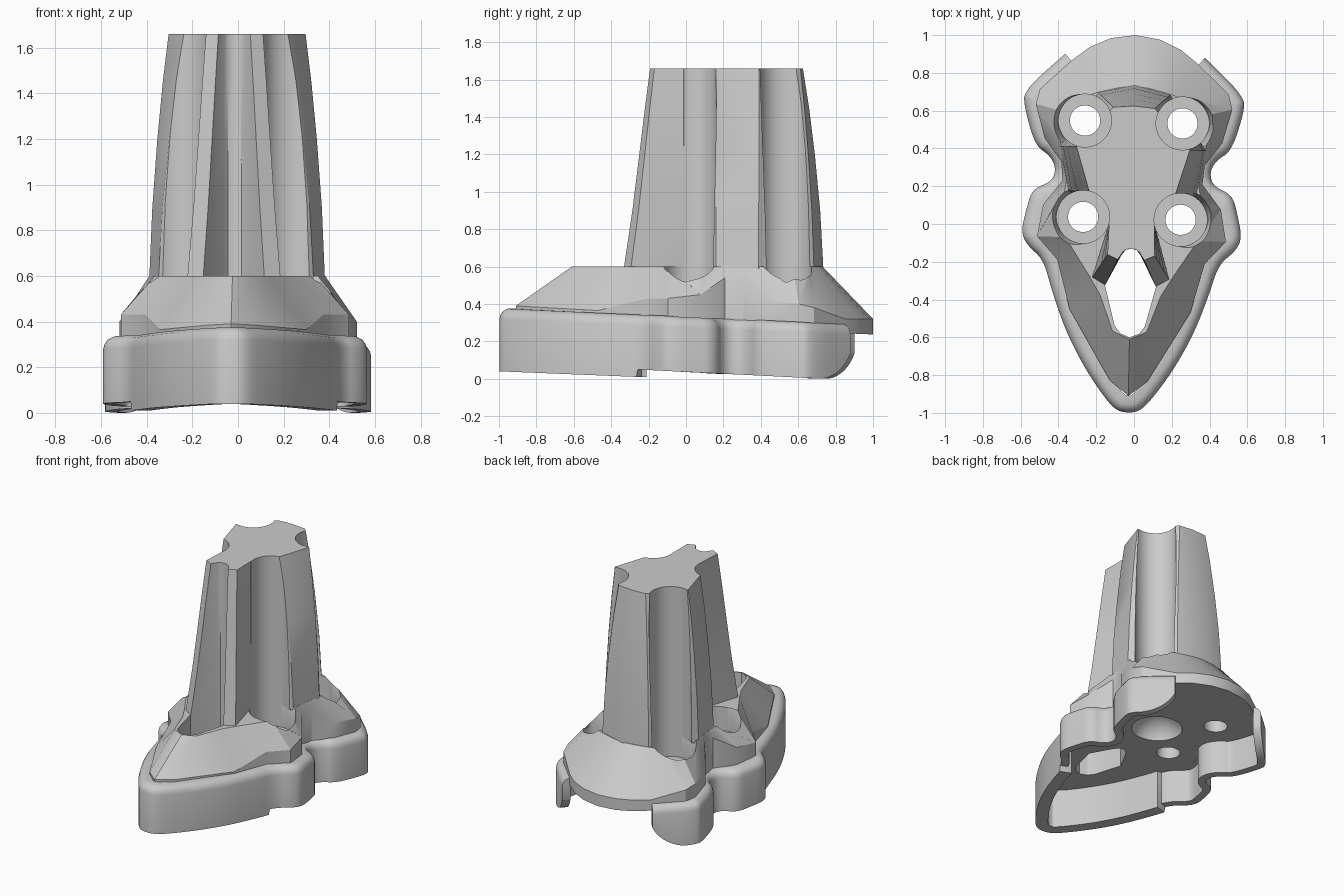
import bpy, bmesh, math
from mathutils import Vector

if "Cube" in bpy.data.objects:
    bpy.data.objects.remove(bpy.data.objects["Cube"], do_unlink=True)

grey = bpy.data.materials.new("plain_grey")
grey.use_nodes = True
grey.diffuse_color = (0.6, 0.6, 0.6, 1)
grey.node_tree.nodes["Principled BSDF"].inputs["Base Color"].default_value = (0.6, 0.6, 0.6, 1)


def place(x, y):
    # slight turn of the whole plan
    return x - 0.012 + 0.02 * y, y - 0.03 * x


def rim_z(y):
    return 0.375 - 0.044 * (y + 1)


def bottom_z(y):
    if y < -0.25:
        return 0.04 - 0.04 * (y + 1)
    if y < 0.73:
        return 0.05 - 0.05 * (y + 0.25)
    t = min((y - 0.73) / 0.18, 1)
    return 0.25 * (1 - math.sqrt(1 - t * t))


def mirrored(half):
    # closed loop of (point, side) from a half loop that starts and ends on the centre line
    return [(p, 1) for p in half] + [(p, -1) for p in reversed(half[1:-1])]


def loft(name, rings):
    bm = bmesh.new()
    rows = [[bm.verts.new(p) for p in ring] for ring in rings]
    n = len(rows[0])
    for a, b in zip(rows, rows[1:]):
        for i in range(n):
            j = (i + 1) % n
            bm.faces.new((a[i], a[j], b[j], b[i]))
    bm.faces.new(rows[0][::-1])
    bm.faces.new(rows[-1])
    bmesh.ops.recalc_face_normals(bm, faces=bm.faces)
    mesh = bpy.data.meshes.new(name)
    bm.to_mesh(mesh)
    bm.free()
    mesh.materials.append(grey)
    obj = bpy.data.objects.new(name, mesh)
    bpy.context.collection.objects.link(obj)
    return obj


def cut(obj, cutter):
    mod = obj.modifiers.new("cut", "BOOLEAN")
    mod.operation = "DIFFERENCE"
    mod.solver = "EXACT"
    mod.object = cutter
    bpy.context.view_layer.objects.active = obj
    bpy.ops.object.modifier_apply(modifier=mod.name)


def cone(r1, r2, x, y, z1, z2):
    bpy.ops.mesh.primitive_cone_add(vertices=48, radius1=r1, radius2=r2, depth=z2 - z1,
                                    location=(x, y, (z1 + z2) / 2))
    obj = bpy.context.object
    obj.name = "cutter"
    obj.hide_render = True
    obj.data.materials.append(grey)
    return obj


# Skirt wall: a rounded rim profile swept along the open outline
outline = [(0, -1.0), (0.06, -0.99), (0.12, -0.93), (0.22, -0.79), (0.3, -0.65),
           (0.36, -0.52), (0.42, -0.35), (0.465, -0.2), (0.55, -0.13), (0.585, -0.06),
           (0.56, 0.06), (0.53, 0.17), (0.43, 0.21), (0.405, 0.28), (0.44, 0.35),
           (0.52, 0.4), (0.58, 0.6), (0.585, 0.69), (0.37, 0.89)]
path = [Vector((-x, y)) for x, y in reversed(outline[1:])] + [Vector(p) for p in outline]
for step in range(4):
    smooth = [path[0]]
    for a, b in zip(path, path[1:]):
        smooth += [a.lerp(b, 0.25), a.lerp(b, 0.75)]
    path = smooth + [path[-1]]

stations = []
for i, p in enumerate(path):
    d = (path[min(i + 1, len(path) - 1)] - path[max(i - 1, 0)]).normalized()
    inward = Vector((-d.y, d.x))
    top, low = rim_z(p.y), bottom_z(p.y)
    wall = 0.085 if p.y < -0.25 else 0.055
    profile = [(0, low), (0, top - 0.055), (0.006, top - 0.032), (0.02, top - 0.012),
               (0.045, top), (0.09, top), (0.09, top - 0.05), (wall, top - 0.05), (wall, low)]
    ring = []
    for off, z in profile:
        q = p + inward * off
        ring.append((*place(q.x, q.y), z))
    stations.append(ring)
skirt = loft("skirt_wall", stations)

# Sloped body: foot x, y, shoulder height, then the flat top outline
body_half = mirrored([
    (0, -0.91, 0.39, 0, -0.61), (0.1, -0.83, 0.385, 0.09, -0.57),
    (0.32, -0.46, 0.365, 0.16, -0.38), (0.39, -0.2, 0.43, 0.22, -0.28),
    (0.5, -0.08, 0.43, 0.35, -0.08), (0.47, 0.09, 0.45, 0.37, 0.09),
    (0.37, 0.22, 0.54, 0.35, 0.22), (0.38, 0.32, 0.54, 0.37, 0.32),
    (0.47, 0.44, 0.42, 0.385, 0.42), (0.52, 0.62, 0.4, 0.36, 0.58),
    (0.5, 0.7, 0.38, 0.3, 0.65), (0.33, 0.86, 0.32, 0.2, 0.69),
    (0.24, 0.93, 0.32, 0.14, 0.705), (0.13, 0.98, 0.32, 0.08, 0.72), (0, 1, 0.32, 0, 0.73)])
body = loft("sloped_body", [
    [(*place(x * s, y), rim_z(y) - 0.05) for (x, y, *rest), s in body_half],
    [(*place(x * s, y), z) for (x, y, z, *rest), s in body_half],
    [(*place(tx * s, ty), 0.6) for (x, y, z, tx, ty), s in body_half]])

# Tapered column with a notch at the front: bottom outline, then top outline
column_half = mirrored([
    (0, -0.13, 0, -0.13), (0.03, -0.138, 0.028, -0.136), (0.05, -0.165, 0.045, -0.15),
    (0.135, -0.33, 0.07, -0.19), (0.205, -0.29, 0.125, -0.165), (0.125, -0.01, 0.12, -0.01),
    (0.34, 0.17, 0.23, 0.17), (0.385, 0.4, 0.3, 0.4),
    (0.19, 0.69, 0.11, 0.615), (0, 0.735, 0, 0.625)])
levels = []
for z, f in ((0.58, 0), (0.9, 0.16), (1.2, 0.42), (1.45, 0.7), (1.66, 1)):
    ring = []
    for (bx, by, tx, ty), s in column_half:
        g = f ** 0.6 if by < 0 else f
        ring.append((*place((bx + (tx - bx) * g) * s, by + (ty - by) * g), z))
    levels.append(ring)
column = loft("column", levels)

# Front slot, screw bores with flared lips, and the underside socket
slot_half = mirrored([(0, -0.13), (0.03, -0.138), (0.06, -0.18), (0.135, -0.33),
                      (0.08, -0.54), (0.05, -0.58), (0, -0.6)])
slot = loft("slot_cutter", [[(*place(x * s, y), z) for (x, y), s in slot_half]
                            for z in (-0.2, 0.8)])
slot.hide_render = True
cutters = [slot]
cut(body, slot)

for side in (-1, 1):
    for y in (0.03, 0.54):
        cx, cy = place(side * 0.258, y)
        bore = cone(0.14, 0.14, cx, cy, 0.43, 2)
        hole = cone(0.08, 0.08, cx, cy, -0.2, 1)
        flare = cone(0.11, 0.16, cx + side * 0.035, cy, 0.46, 0.65)
        for c in (bore, hole, flare):
            cut(body, c)
        cut(column, bore)
        cutters += [bore, hole, flare]

bpy.ops.mesh.primitive_uv_sphere_add(segments=32, ring_count=16, radius=0.18,
                                     location=(0.01, 0.25, 0.22))
socket = bpy.context.object
socket.hide_render = True
socket.data.materials.append(grey)
cut(body, socket)
cutters.append(socket)
for c in cutters:
    bpy.data.objects.remove(c, do_unlink=True)

# Smooth rounded faces, keep the crisp edges
for obj in (skirt, body, column):
    bpy.ops.object.select_all(action="DESELECT")
    obj.select_set(True)
    bpy.context.view_layer.objects.active = obj
    bpy.ops.object.shade_smooth_by_angle(angle=math.radians(30))
